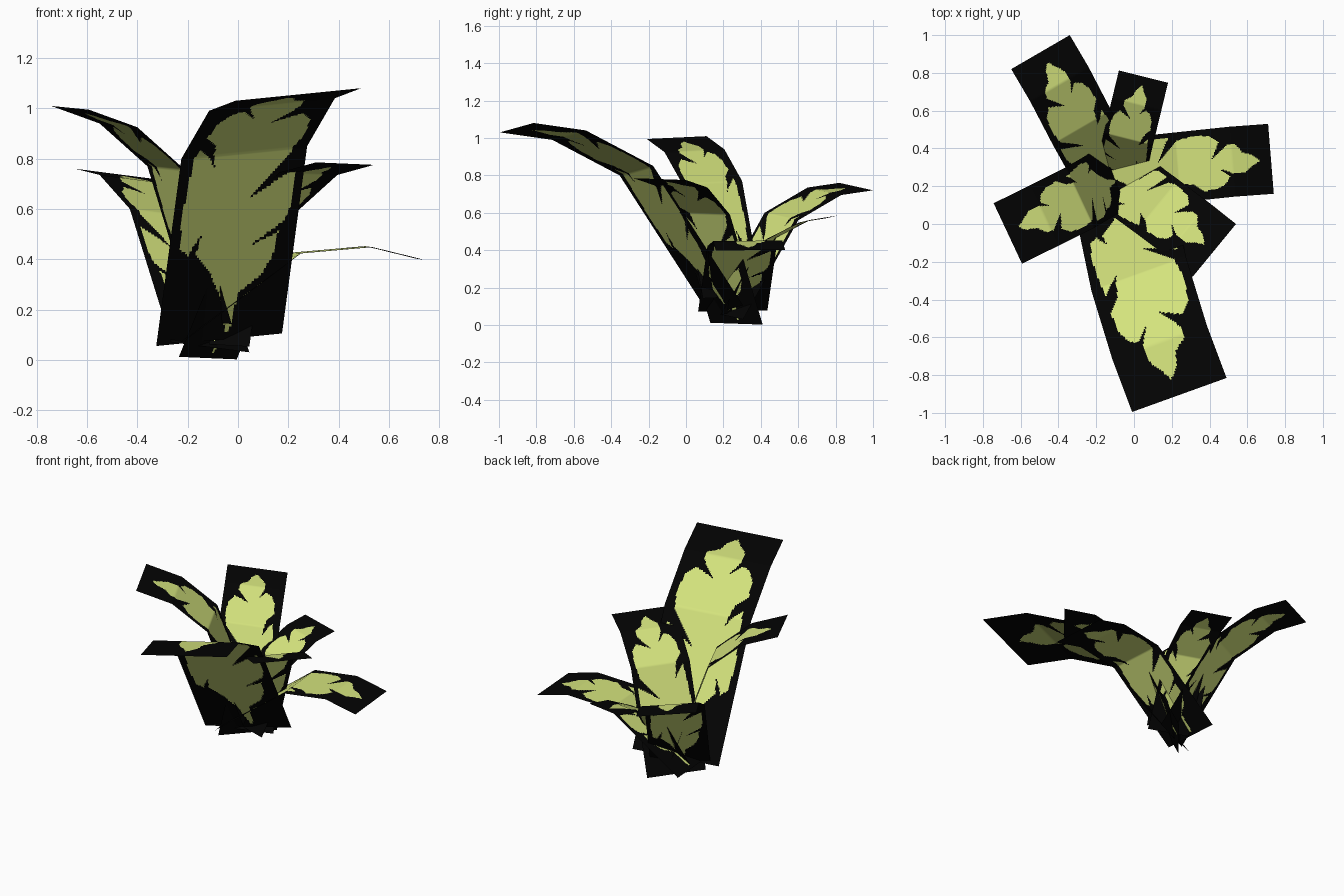
import bpy, bmesh
from mathutils import Vector

if "Cube" in bpy.data.objects:
    bpy.data.objects.remove(bpy.data.objects["Cube"])


def material(name, rgb):
    m = bpy.data.materials.new(name)
    m.diffuse_color = (*rgb, 1)
    m.use_nodes = True
    m.node_tree.nodes["Principled BSDF"].inputs["Base Color"].default_value = m.diffuse_color
    return m


black = material("black_card", (0.001, 0.001, 0.001))
green = material("leaf_green", (0.66, 0.77, 0.205))

# Leaf outline: (across the card 0..1, distance from the card tip)
LENGTH = 1.57
OUTLINE = [
    (.48, .09), (.57, .14), (.62, .22), (.74, .27), (.76, .33), (.57, .46),
    (.80, .40), (.90, .47), (.92, .60), (.88, .72), (.59, .92),
    (.93, .80), (.94, .95), (.90, 1.04), (.63, 1.15),
    (.86, 1.09), (.84, 1.2), (.76, 1.29), (.60, 1.36), (.57, 1.54), (.54, 1.54),
    (.47, 1.38), (.35, 1.25), (.22, 1.16), (.25, 1.06), (.16, 1.16), (.08, 1.13),
    (.07, .95), (.09, .80), (.12, .64), (.28, .76), (.23, .62), (.12, .54),
    (.14, .43), (.20, .36), (.30, .33), (.42, .41), (.33, .30), (.34, .21), (.42, .15)]


def in_leaf(u, s):
    inside = False
    for (x1, y1), (x2, y2) in zip(OUTLINE, OUTLINE[1:] + OUTLINE[:1]):
        if (y1 > s) != (y2 > s) and u < x1 + (s - y1) * (x2 - x1) / (y2 - y1):
            inside = not inside
    return inside


def leaf(name, spine, width, nu=60, nv=140):
    """Bent card along the spine; cells inside the outline become green."""
    pts = [Vector(p) for p in spine]
    w = Vector(width)
    lens = [(b - a).length for a, b in zip(pts, pts[1:])]
    total = sum(lens)
    rows, run = [], 0.0                      # (fraction of length, centre)
    for a, b, l in zip(pts, pts[1:], lens):
        n = max(2, round(nv * l / total))
        rows += [((run + l * k / n) / total, a.lerp(b, k / n)) for k in range(n)]
        run += l
    rows.append((1.0, pts[-1]))

    bm = bmesh.new()
    grid = [[bm.verts.new(c + w * (i / nu - 0.5)) for i in range(nu + 1)] for _, c in rows]
    for j in range(len(rows) - 1):
        s = LENGTH * (1 - (rows[j][0] + rows[j + 1][0]) / 2)
        for i in range(nu):
            f = bm.faces.new((grid[j][i], grid[j + 1][i], grid[j + 1][i + 1], grid[j][i + 1]))
            f.material_index = int(in_leaf((i + 0.5) / nu, s))
            f.smooth = True
    for f in bm.faces:
        f.normal_update()
    if sum(f.normal.z for f in bm.faces) < 0:
        bmesh.ops.reverse_faces(bm, faces=bm.faces[:])
    me = bpy.data.meshes.new(name)
    bm.to_mesh(me)
    bm.free()
    me.materials.append(black)
    me.materials.append(green)
    bpy.context.collection.objects.link(bpy.data.objects.new(name, me))


# Six leaves: spine from base to tip, then the full width vector
leaf("front_leaf", [(-.075, .215, .08), (.025, -.265, .825), (.135, -.625, 1.015), (.24, -.905, 1.055)],
     (.5, .18, .05))
leaf("back_left_leaf", [(-.11, .215, .05), (-.275, .51, .58), (-.395, .74, .715), (-.495, .91, .74)],
     (-.31, -.18, .04))
leaf("left_leaf", [(-.10, .25, .15), (-.285, .14, .762), (-.475, .045, .932), (-.668, -.05, 1.002)],
     (.15, -.32, -.015))
leaf("right_front_leaf", [(-.12, .27, .007), (.12, .095, .595), (.28, -.025, .74), (.425, -.14, .78)],
     (.23, .28, -.01))
leaf("right_leaf", [(-.23, .25, .075), (.235, .30, .425), (.52, .33, .45), (.725, .345, .40)],
     (-.03, .37, .004))
leaf("back_leaf", [(-.085, .215, .06), (-.03, .45, .46), (.015, .635, .555), (.05, .78, .578)],
     (-.26, .065, .015))
